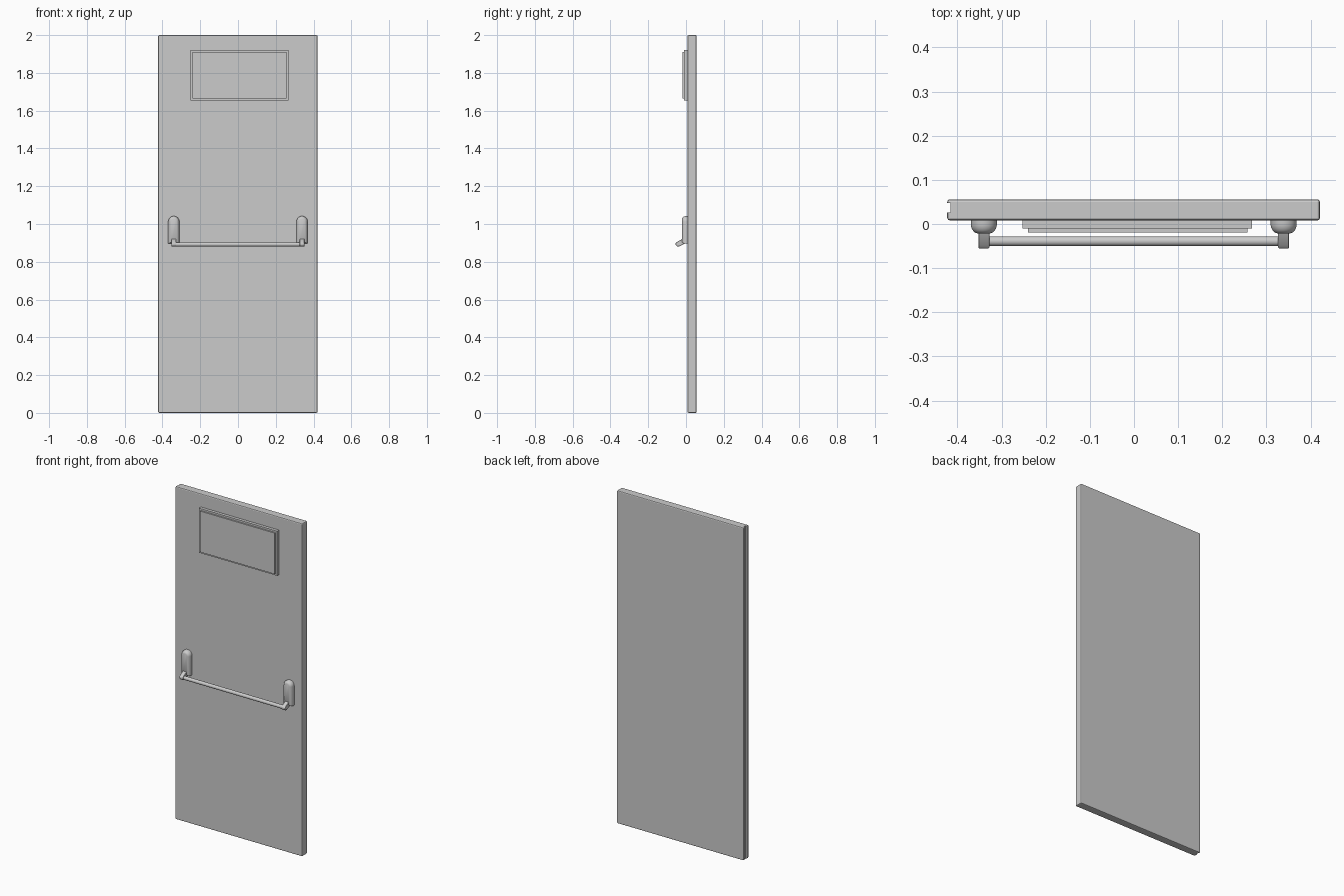
import bpy, bmesh, math

if "Cube" in bpy.data.objects:
    bpy.data.objects.remove(bpy.data.objects["Cube"])


def make_object(name, bm):
    bmesh.ops.recalc_face_normals(bm, faces=bm.faces)
    mesh = bpy.data.meshes.new(name)
    bm.to_mesh(mesh)
    bm.free()
    ob = bpy.data.objects.new(name, mesh)
    bpy.context.collection.objects.link(ob)
    return ob


def loft(name, rings):
    """Skin a stack of equal-length rings and cap both ends."""
    bm = bmesh.new()
    loops = [[bm.verts.new(p) for p in ring] for ring in rings]
    n = len(loops[0])
    for a, b in zip(loops, loops[1:]):
        for i in range(n):
            j = (i + 1) % n
            bm.faces.new((a[i], a[j], b[j], b[i]))
    bm.faces.new(loops[0])
    bm.faces.new(loops[-1])
    return make_object(name, bm)


def box(name, x0, x1, y0, y1, z0, z1):
    rect = [(x0, z0), (x1, z0), (x1, z1), (x0, z1)]
    return loft(name, [[(x, y, z) for x, z in rect] for y in (y0, y1)])


def bevel(ob, width, segments):
    mod = ob.modifiers.new("bevel", 'BEVEL')
    mod.width = width
    mod.segments = segments
    mod.limit_method = 'ANGLE'


def smooth(ob, angle=40):
    bpy.ops.object.select_all(action='DESELECT')
    bpy.context.view_layer.objects.active = ob
    ob.select_set(True)
    bpy.ops.object.shade_smooth_by_angle(angle=math.radians(angle))


# Door slab with softened edges and a groove down the left edge
slab = box("door_slab", -0.423, 0.421, 0.008, 0.056, 0, 2)
bevel(slab, 0.006, 2)
cutter = box("groove_cutter", -0.45, -0.415, 0.026, 0.048, -0.1, 2.1)
cutter.hide_render = True
cutter.hide_viewport = True
cutter.display_type = 'WIRE'
groove = slab.modifiers.new("groove", 'BOOLEAN')
groove.operation = 'DIFFERENCE'
groove.solver = 'EXACT'
groove.object = cutter

# Stepped sign panel
box("panel_base", -0.252, 0.267, -0.010, 0.010, 1.653, 1.921)
box("panel_front", -0.240, 0.257, -0.019, -0.009, 1.664, 1.910)


# Arched mounting bracket outline
def arch(cx, y, inset):
    r = 0.0295 - inset
    pts = [(cx + r * math.cos(math.pi * i / 16), y, 1.0125 + r * math.sin(math.pi * i / 16))
           for i in range(17)]
    return pts + [(cx - r, y, 0.896 + inset * 0.5), (cx + r, y, 0.896 + inset * 0.5)]


# Side profile of the lever arm (y, z)
ARM = [(0.002, 0.928), (-0.018, 0.922), (-0.048, 0.905), (-0.055, 0.898),
       (-0.055, 0.889), (-0.048, 0.881), (-0.038, 0.881), (-0.018, 0.890), (0.002, 0.900)]
LAYERS = [(0.010, 0), (-0.003, 0), (-0.010, 0.002), (-0.015, 0.005), (-0.019, 0.009), (-0.021, 0.014)]

for side, cx in (("left", -0.340), ("right", 0.339)):
    bracket = loft(side + "_bracket", [arch(cx, y, inset) for y, inset in LAYERS])
    smooth(bracket)
    arm = loft(side + "_lever_arm", [[(x, y, z) for y, z in ARM] for x in (cx - 0.0125, cx + 0.0125)])
    bevel(arm, 0.002, 2)
    smooth(arm)

# Round push bar between the arms
angles = [2 * math.pi * i / 24 for i in range(24)]
bar = loft("push_bar", [[(x, -0.039 + 0.011 * math.cos(a), 0.892 + 0.011 * math.sin(a)) for a in angles]
                        for x in (-0.335, 0.334)])
smooth(bar)
